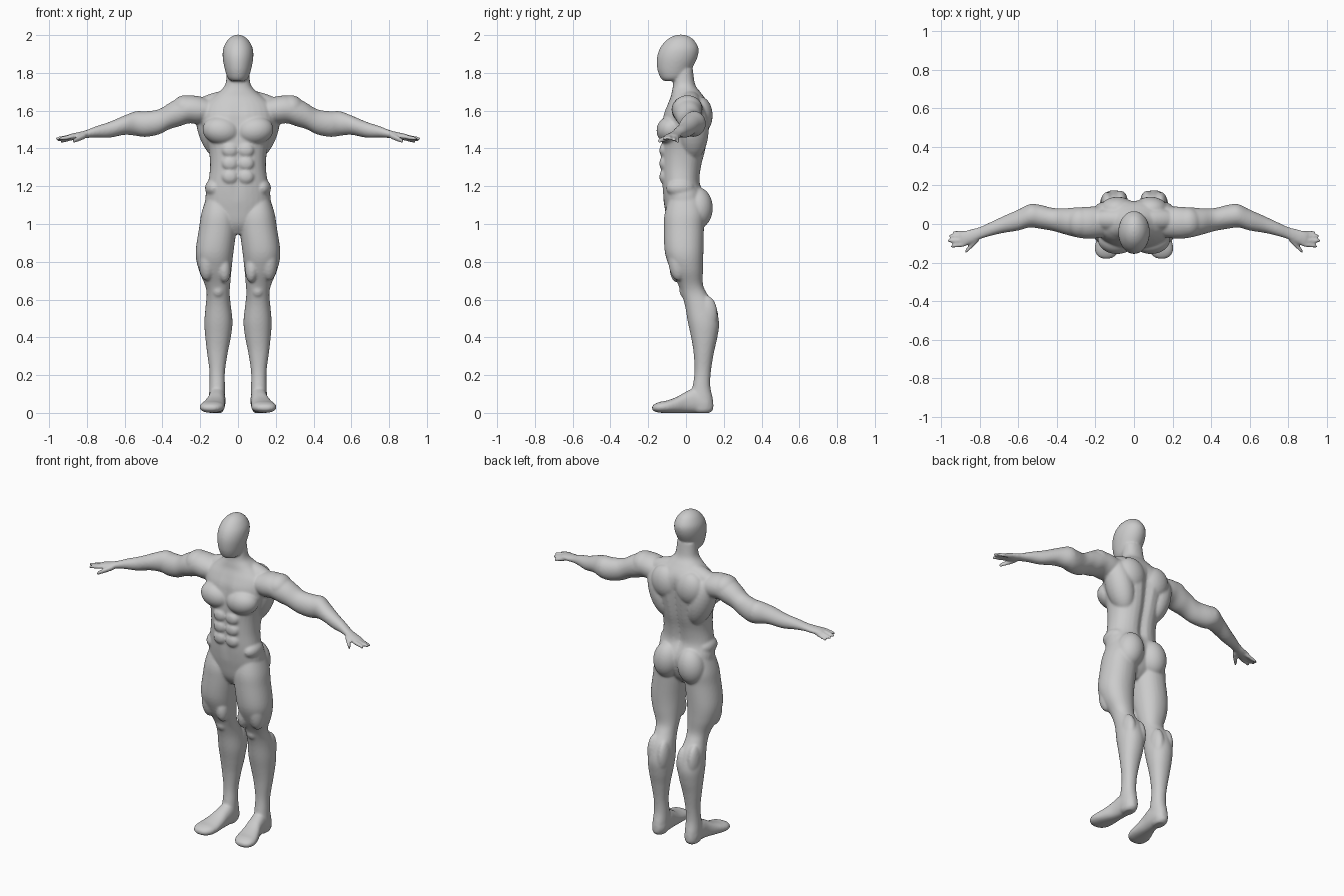
import bpy, bmesh, math
from mathutils import Matrix, Vector

bm = bmesh.new()
SEG = 32


def spline(rows, steps=5):
    """Catmull-Rom interpolation of a table of section rows."""
    out = []
    for i in range(len(rows) - 1):
        p0, p1, p2, p3 = rows[max(i - 1, 0)], rows[i], rows[i + 1], rows[min(i + 2, len(rows) - 1)]
        for s in range(steps):
            t = s / steps
            out.append([0.5 * (2 * b + (c - a) * t + (2 * a - 5 * b + 4 * c - d) * t * t
                               + (3 * b - a - 3 * c + d) * t ** 3)
                        for a, b, c, d in zip(p0, p1, p2, p3)])
    return out + [list(rows[-1])]


def loft(rows, axis='Z', power=2.0, mirror=True, shape=None):
    """Rows are (station, min u, max u, min v, max v) across the given axis."""
    for side in ((1, -1) if mirror else (1,)):
        rings = []
        for t, u0, u1, v0, v1 in spline(rows):
            ring = []
            for k in range(SEG):
                a = 2 * math.pi * k / SEG
                c, s = math.cos(a), math.sin(a)
                u = (u0 + u1) / 2 + (u1 - u0) / 2 * math.copysign(abs(c) ** (2 / power), c)
                v = (v0 + v1) / 2 + (v1 - v0) / 2 * math.copysign(abs(s) ** (2 / power), s)
                p = {'Z': (u, v, t), 'X': (t, u, v), 'Y': (u, t, v)}[axis]
                if shape:
                    p = shape(*p)
                ring.append(bm.verts.new((p[0] * side, p[1], p[2])))
            rings.append(ring)
        for r, q in zip(rings, rings[1:]):
            for k in range(SEG):
                n = (k + 1) % SEG
                bm.faces.new((r[k], r[n], q[n], q[k]))
        bm.faces.new(rings[0])
        bm.faces.new(rings[-1])


def muscle(loc, radii, tilt=0):
    """Mirrored ellipsoid; tilt turns it about y in degrees."""
    for side in (1, -1):
        m = (Matrix.Translation((loc[0] * side, loc[1], loc[2]))
             @ Matrix.Rotation(math.radians(tilt * side), 4, 'Y')
             @ Matrix.Diagonal((*radii, 1)))
        bmesh.ops.create_uvsphere(bm, u_segments=28, v_segments=18, radius=1, matrix=m)


def finger(base, tip, r):
    """Tapered finger running outwards in x."""
    rows = []
    for t, k in ((0, 1), (.3, 1.05), (.6, .95), (.85, .85), (.96, .6), (1, .2)):
        x, y, z = Vector(base).lerp(Vector(tip), t)
        rows.append((x, y - r * k, y + r * k, z - r * k, z + r * k))
    loft(rows, 'X')


def spine_groove(x, y, z):
    """Furrow down the back and a faint line down the front."""
    w = math.exp(-(x / .028) ** 2)
    fade = max(0, min(1, (z - 1.12) / .1, (1.66 - z) / .1))
    return x, y - .022 * w * fade if y > 0 else y + .008 * w * fade, z


# torso and neck
loft([(.945, -.04, .04, -.06, .03), (1.0, -.12, .12, -.095, .075), (1.08, -.168, .168, -.112, .1),
      (1.15, -.172, .172, -.122, .1), (1.22, -.158, .158, -.128, .078), (1.30, -.148, .148, -.13, .085),
      (1.38, -.153, .153, -.13, .105), (1.45, -.17, .17, -.13, .118), (1.52, -.195, .195, -.128, .128),
      (1.58, -.2, .2, -.12, .133), (1.63, -.185, .185, -.1, .122), (1.67, -.14, .14, -.082, .098),
      (1.70, -.1, .1, -.075, .075), (1.74, -.067, .067, -.068, .048), (1.82, -.058, .058, -.065, .036)],
     power=2.25, mirror=False, shape=spine_groove)

# head
loft([(1.757, -.035, .035, -.118, -.04), (1.775, -.055, .055, -.136, 0), (1.82, -.07, .07, -.152, .03),
      (1.88, -.081, .081, -.154, .06), (1.93, -.078, .078, -.138, .066), (1.97, -.058, .058, -.107, .045),
      (1.992, -.034, .034, -.075, .018), (2.002, -.01, .01, -.045, -.012)], mirror=False)

# legs
loft([(1.16, .05, .16, -.08, .07), (1.06, .01, .193, -.112, .1), (.98, .008, .206, -.117, .095),
      (.85, .024, .224, -.112, .092), (.76, .034, .209, -.082, .09), (.68, .041, .176, -.042, .09),
      (.63, .044, .166, -.024, .112), (.57, .038, .171, -.006, .152), (.48, .029, .178, .01, .175),
      (.40, .038, .173, .027, .166), (.32, .054, .164, .04, .148), (.22, .069, .151, .045, .132),
      (.14, .069, .151, .035, .129), (.07, .068, .155, .02, .143), (.02, .074, .152, .03, .144),
      (0, .085, .14, .05, .125)], power=2.15)

# feet
loft([(.142, .09, .13, .02, .07), (.11, .07, .153, 0, .1), (.05, .066, .156, 0, .13),
      (0, .069, .163, 0, .112), (-.05, .069, .182, 0, .084), (-.1, .07, .2, 0, .066),
      (-.14, .078, .202, .001, .058), (-.168, .1, .186, .008, .046), (-.18, .125, .16, .018, .034)],
     'Y', power=2.3)

# arms and palms
loft([(.12, -.06, .08, 1.55, 1.65), (.20, -.075, .09, 1.53, 1.675), (.26, -.075, .088, 1.533, 1.68),
      (.31, -.066, .085, 1.517, 1.667), (.36, -.053, .081, 1.503, 1.643), (.42, -.036, .083, 1.474, 1.607),
      (.49, -.024, .1, 1.461, 1.597), (.54, -.018, .103, 1.467, 1.597), (.60, -.034, .074, 1.472, 1.575),
      (.68, -.047, .039, 1.457, 1.541), (.75, -.064, .006, 1.458, 1.518), (.80, -.08, -.016, 1.455, 1.498),
      (.84, -.1, -.026, 1.449, 1.487), (.88, -.112, -.037, 1.447, 1.479), (.90, -.104, -.046, 1.452, 1.472)],
     'X')

# fingers and thumbs
for base, tip, r in (((.86, -.047, 1.459), (.942, -.043, 1.434), .0105),
                     ((.87, -.066, 1.463), (.962, -.061, 1.443), .0115),
                     ((.87, -.086, 1.465), (.968, -.086, 1.45), .0115),
                     ((.87, -.104, 1.464), (.95, -.116, 1.45), .0115),
                     ((.805, -.075, 1.468), (.876, -.146, 1.438), .0155)):
    finger(base, tip, r)

# chest, back and shoulders
muscle((.088, -.08, 1.495), (.1, .076, .076), -8)
muscle((.135, .035, 1.50), (.078, .085, .165), 17)
muscle((.085, .075, 1.575), (.09, .066, .1), 15)
muscle((.12, .022, 1.645), (.14, .055, .05), 17)
muscle((.28, .008, 1.612), (.072, .078, .07), 15)

# abdomen
for z in (1.25, 1.32, 1.39):
    muscle((.042, -.117, z), (.042, .024, .038))
muscle((.125, -.03, 1.19), (.05, .075, .05), 20)

# buttocks, thighs, knees and calves
muscle((.083, .062, 1.085), (.083, .08, .11), -8)
muscle((.075, -.045, .765), (.036, .042, .075), 5)
muscle((.16, -.04, .82), (.05, .055, .12), -3)
muscle((.105, -.005, .65), (.034, .03, .042))
muscle((.068, .115, .5), (.036, .057, .1))
muscle((.137, .11, .52), (.036, .057, .1))

bmesh.ops.recalc_face_normals(bm, faces=bm.faces)
mesh = bpy.data.meshes.new("body")
bm.to_mesh(mesh)
bm.free()
body = bpy.data.objects.new("body", mesh)
bpy.context.collection.objects.link(body)

# fuse all parts into one smooth skin
skin = body.modifiers.new("fuse", 'REMESH')
skin.mode = 'VOXEL'
skin.voxel_size = .0065
skin.use_smooth_shade = True
relax = body.modifiers.new("relax", 'SMOOTH')
relax.factor = .5
relax.iterations = 8
bpy.context.view_layer.objects.active = body
body.select_set(True)
for name in ("fuse", "relax"):
    bpy.ops.object.modifier_apply(modifier=name)
bpy.ops.object.shade_smooth()
